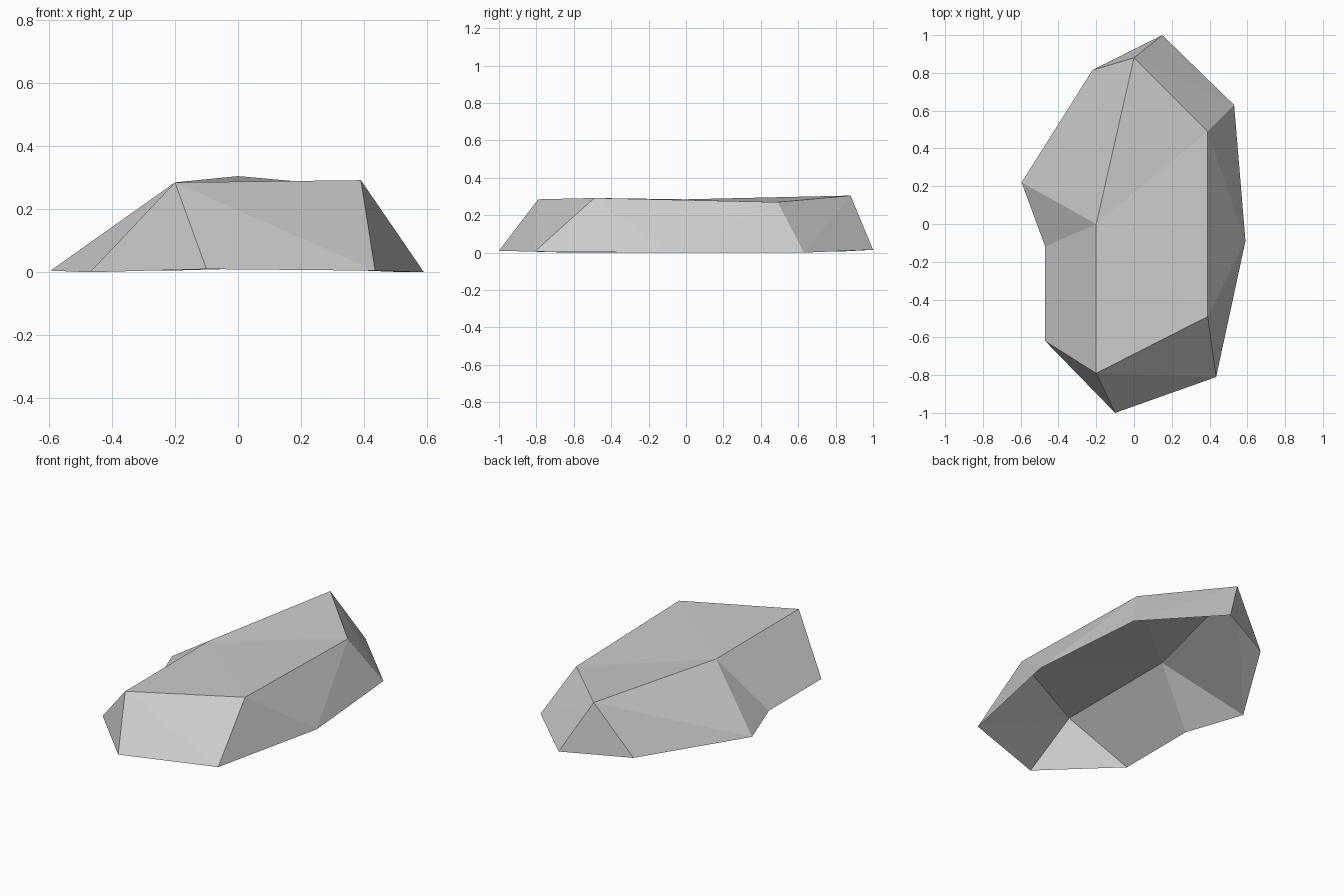
import bpy
import bmesh

cube = bpy.data.objects.get("Cube")
if cube:
    bpy.data.objects.remove(cube, do_unlink=True)

# Stone colour
stone = bpy.data.materials.new("light grey stone")
stone.use_nodes = True
colour = (0.6, 0.6, 0.6, 1)
stone.diffuse_color = colour
for node in stone.node_tree.nodes:
    if node.type == "BSDF_PRINCIPLED":
        node.inputs["Base Color"].default_value = colour

# Outline resting on the ground, counter-clockwise from the front tip
ground_outline = [
    (-.1, -1, .01), (.435, -.81, .005), (.59, -.09, 0),
    (.53, .63, 0), (.15, 1, .015), (-.22, .815, .005),
    (-.595, .22, .005), (-.47, -.12, 0), (-.47, -.62, 0),
]
# Rim of the flat top, in the same order
top_rim = [
    (-.2, -.79, .285), (.39, -.49, .292), (.39, .49, .27),
    (0, .88, .305), (-.2, 0, .285),
]


def build_rock(name, base_points, rim_points, steps):
    """Join two rings with a triangle strip; each step advances one ring."""
    bm = bmesh.new()
    base = [bm.verts.new(p) for p in base_points]
    rim = [bm.verts.new(p) for p in rim_points]

    # Sloping sides
    b = t = 0
    for step in steps:
        low, high = base[b % len(base)], rim[t % len(rim)]
        if step == "B":
            b += 1
            bm.faces.new((low, base[b % len(base)], high))
        else:
            t += 1
            bm.faces.new((low, rim[t % len(rim)], high))

    # Top, fanned from the inward corner; the underside stays open
    for first, second in zip(rim[:-2], rim[1:-1]):
        bm.faces.new((rim[-1], first, second))

    mesh = bpy.data.meshes.new(name)
    bm.to_mesh(mesh)
    bm.free()
    mesh.materials.append(stone)
    rock = bpy.data.objects.new(name, mesh)
    bpy.context.collection.objects.link(rock)
    return rock


build_rock("flat_rock", ground_outline, top_rim, "BTBTBTBBBTBTBB")
